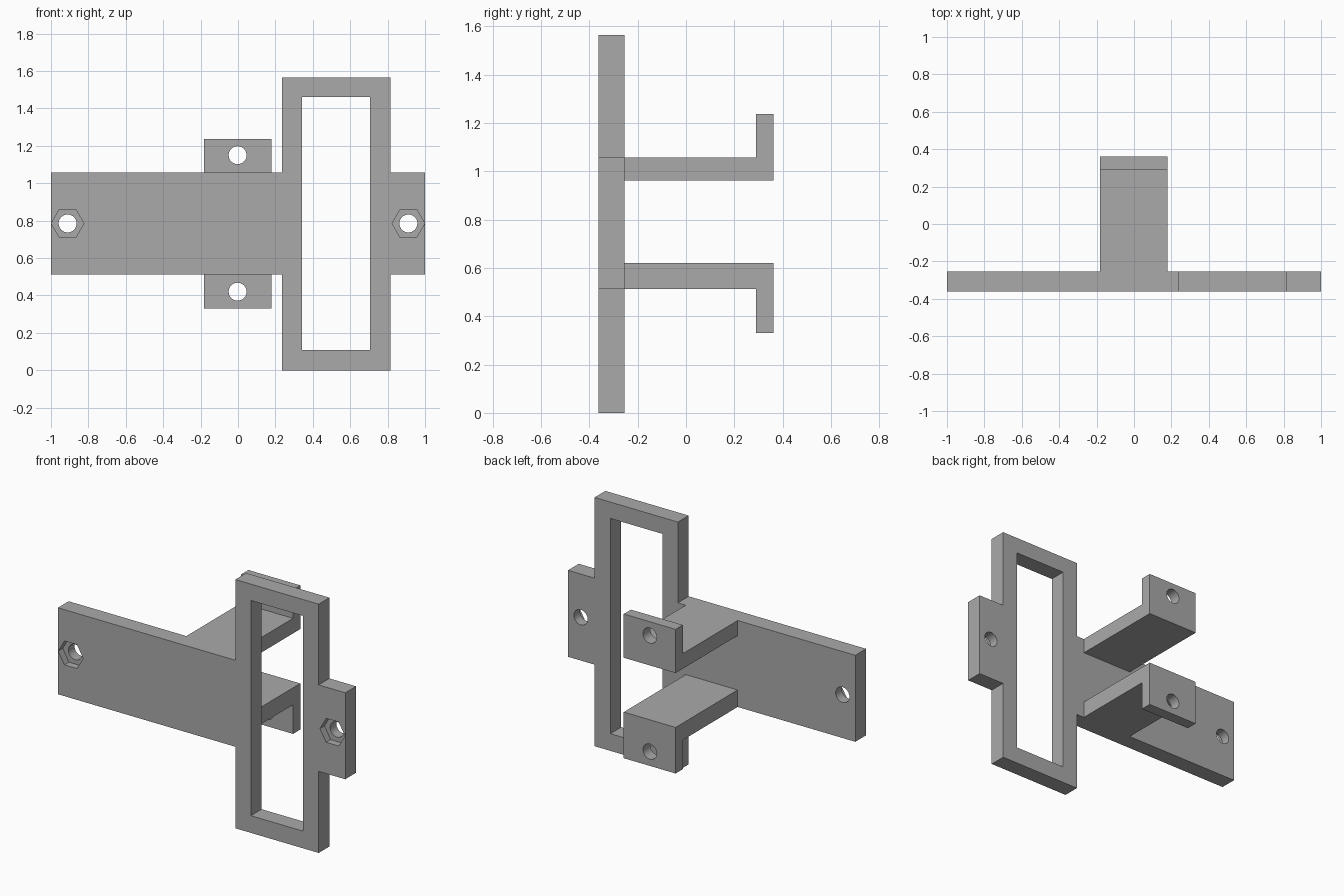
import bpy, bmesh, math
from mathutils import Matrix, Vector

cube = bpy.data.objects.get("Cube")
if cube:
    bpy.data.objects.remove(cube, do_unlink=True)

grey = bpy.data.materials.new("plain grey")
grey.use_nodes = True
COLOUR = (0.4, 0.4, 0.4, 1)
grey.diffuse_color = COLOUR
grey.node_tree.nodes["Principled BSDF"].inputs["Base Color"].default_value = COLOUR

FRONT, PLATE_BACK, BACK = -0.362, -0.255, 0.362
MID_Z = 0.785


def finish(name, bm):
    bmesh.ops.recalc_face_normals(bm, faces=bm.faces)
    mesh = bpy.data.meshes.new(name)
    bm.to_mesh(mesh)
    bm.free()
    mesh.materials.append(grey)
    obj = bpy.data.objects.new(name, mesh)
    bpy.context.collection.objects.link(obj)
    return obj


def extrude(name, points, depth):
    """Extrude a closed outline along a depth vector."""
    bm = bmesh.new()
    face = bm.faces.new([bm.verts.new(p) for p in points])
    result = bmesh.ops.extrude_face_region(bm, geom=[face], use_keep_orig=True)
    moved = [g for g in result["geom"] if isinstance(g, bmesh.types.BMVert)]
    bmesh.ops.translate(bm, verts=moved, vec=depth)
    return finish(name, bm)


def prism(name, x, z, radius, sides, y0, y1):
    """Prism along y with a corner pointing up."""
    bm = bmesh.new()
    place = (Matrix.Translation((x, (y0 + y1) / 2, z))
             @ Matrix.Rotation(math.pi / 2, 4, "X")
             @ Matrix.Rotation(math.pi / 2, 4, "Z"))
    bmesh.ops.create_cone(bm, cap_ends=True, segments=sides, radius1=radius,
                          radius2=radius, depth=y1 - y0, matrix=place)
    return finish(name, bm)


def cut(obj, cutter):
    cutter.hide_render = True
    mod = obj.modifiers.new("cut", "BOOLEAN")
    mod.operation, mod.solver, mod.object = "DIFFERENCE", "EXACT", cutter
    bpy.context.view_layer.objects.active = obj
    bpy.ops.object.modifier_apply(modifier=mod.name)
    bpy.data.objects.remove(cutter, do_unlink=True)


def smooth(obj):
    bpy.ops.object.select_all(action="DESELECT")
    obj.select_set(True)
    bpy.context.view_layer.objects.active = obj
    bpy.ops.object.shade_smooth_by_angle(angle=math.radians(30))


# Face plate: wide bar crossed by a tall frame
low, high, top = 0.513, 1.057, 1.565
left, right = 0.235, 0.815
outline = [(-1, low), (left, low), (left, 0), (right, 0), (right, low), (1, low),
           (1, high), (right, high), (right, top), (left, top), (left, high), (-1, high)]
plate = extrude("face_plate", [(x, FRONT, z) for x, z in outline],
                Vector((0, PLATE_BACK - FRONT, 0)))

# Frame window
window = [(0.343, 0.108), (0.705, 0.108), (0.705, 1.462), (0.343, 1.462)]
cut(plate, extrude("window_cutter", [(x, FRONT - 0.1, z) for x, z in window],
                   Vector((0, 0.3, 0))))

# Bolt holes with hexagonal nut pockets in the front
for x in (-0.911, 0.911):
    cut(plate, prism("nut_cutter", x, MID_Z, 0.087, 6, FRONT - 0.1, FRONT + 0.045))
    cut(plate, prism("bolt_cutter", x, MID_Z, 0.048, 32, FRONT - 0.1, PLATE_BACK + 0.1))
smooth(plate)

# Rear arms, each ending in a drilled flange
for name, inner, outer, tip, hole in (("upper_arm", 0.962, high, 1.237, 1.15),
                                      ("lower_arm", 0.62, low, 0.33, 0.42)):
    profile = [(PLATE_BACK, inner), (BACK, inner), (BACK, tip),
               (0.29, tip), (0.29, outer), (PLATE_BACK, outer)]
    arm = extrude(name, [(-0.181, y, z) for y, z in profile], Vector((0.361, 0, 0)))
    cut(arm, prism("screw_cutter", -0.002, hole, 0.048, 32, 0.2, BACK + 0.1))
    smooth(arm)
